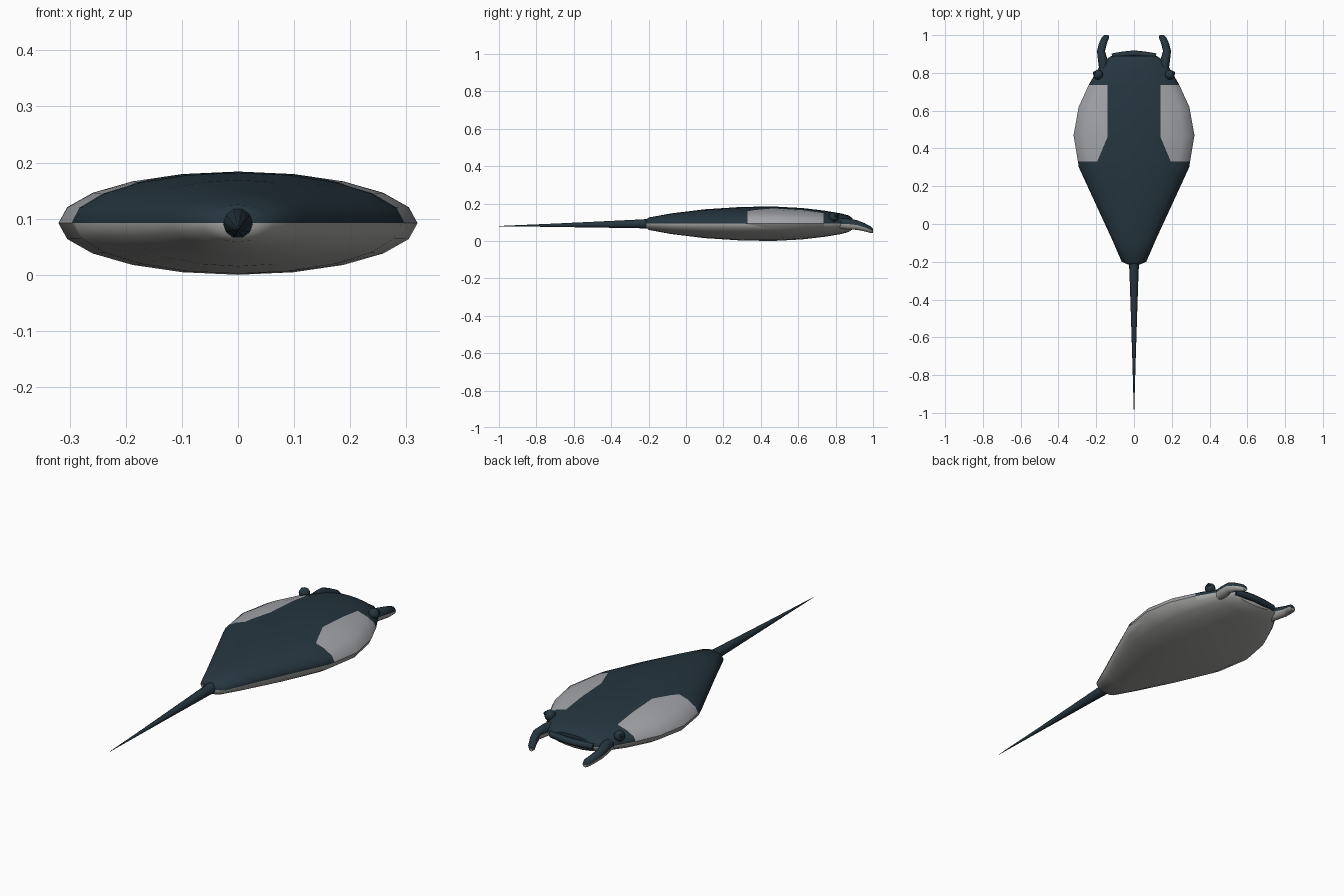
import bpy, bmesh, math
from mathutils import Vector

if "Cube" in bpy.data.objects:
    bpy.data.objects.remove(bpy.data.objects["Cube"], do_unlink=True)

MID = 0.092


def material(name, rgb):
    m = bpy.data.materials.new(name)
    m.use_nodes = True
    m.diffuse_color = (*rgb, 1)
    m.node_tree.nodes["Principled BSDF"].inputs["Base Color"].default_value = (*rgb, 1)
    return m


dark = material("dark slate", (0.019, 0.036, 0.050))
patch = material("pale grey", (0.36, 0.37, 0.39))
belly = material("belly grey", (0.36, 0.36, 0.35))
black = material("eye black", (0.008, 0.012, 0.014))


def finish(bm, name, mats):
    bmesh.ops.recalc_face_normals(bm, faces=bm.faces[:])
    mesh = bpy.data.meshes.new(name)
    bm.to_mesh(mesh)
    bm.free()
    for m in mats:
        mesh.materials.append(m)
    ob = bpy.data.objects.new(name, mesh)
    bpy.context.collection.objects.link(ob)
    bpy.ops.object.select_all(action='DESELECT')
    ob.select_set(True)
    bpy.context.view_layer.objects.active = ob
    bpy.ops.object.shade_smooth_by_angle(angle=math.radians(50))
    return ob


def loft(sections, n):
    """Join elliptical rings (x, y, z, half width, half height); slot 1 is the lower half."""
    bm = bmesh.new()
    rings = []
    for x, y, z, rx, rz in sections:
        angles = [math.tau * k / n for k in range(n)]
        rings.append([bm.verts.new((x + rx * math.cos(a), y, z + rz * math.sin(a))) for a in angles])
    for a, b in zip(rings, rings[1:]):
        for k in range(n):
            j = (k + 1) % n
            bm.faces.new((a[k], a[j], b[j], b[k])).material_index = int(k >= n // 2)
    # each end is closed with an upper and a lower half
    for r in (rings[0], rings[-1]):
        bm.faces.new(r[:n // 2 + 1])
        bm.faces.new(r[n // 2:] + r[:1]).material_index = 1
    return bm


# Body: flattened disc, tapering to the tail
profile = [(-0.215, 0.03, 0.02), (-0.2, 0.065, 0.033), (-0.08, 0.117, 0.055),
           (0.1, 0.2, 0.077), (0.3, 0.292, 0.09), (0.47, 0.32, 0.092),
           (0.62, 0.293, 0.084), (0.74, 0.238, 0.07), (0.83, 0.185, 0.055),
           (0.87, 0.15, 0.044), (0.89, 0.12, 0.03)]
bm = loft([(0, y, MID, w, h) for y, w, h in profile], 20)

# Shoulder patches: cut their outlines into the back, then colour inside
BACK, FRONT, INNER, SLOPE = 0.33, 0.735, 0.14, 0.42
cuts = [((0, BACK, 0), (0, 1, 0)), ((0, FRONT, 0), (0, 1, 0))]
for s in (-1, 1):
    cuts.append(((s * INNER, 0, 0), (1, 0, 0)))
    cuts.append(((s * 0.195, BACK, 0), (s, SLOPE, 0)))
for co, no in cuts:
    faces = [f for f in bm.faces if f.material_index == 0]
    edges = {e for f in faces for e in f.edges}
    verts = {v for f in faces for v in f.verts}
    bmesh.ops.bisect_plane(bm, geom=faces + list(edges) + list(verts), dist=1e-5,
                           plane_co=co, plane_no=Vector(no).normalized())
for f in bm.faces:
    c = f.calc_center_median()
    inner = max(INNER, 0.195 - SLOPE * (c.y - BACK))
    if f.material_index == 0 and BACK < c.y < FRONT and abs(c.x) > inner:
        f.material_index = 2
finish(bm, "body", [dark, belly, patch])

# Whip tail
tail = [(-0.18, 0.092, 0.028), (-0.26, 0.091, 0.024), (-0.5, 0.087, 0.016),
        (-0.75, 0.083, 0.008), (-0.96, 0.08, 0.002), (-1.0, 0.079, 0.0008)]
finish(loft([(0, y, z, r, r) for y, z, r in tail], 10), "tail", [dark, dark])

# Paired head fins and eyes
for s, side in ((1, "left"), (-1, "right")):
    fin = [(0.160, 0.82, 0.092, 0.024, 0.028), (0.163, 0.86, 0.091, 0.027, 0.031),
           (0.175, 0.915, 0.085, 0.021, 0.027), (0.165, 0.955, 0.073, 0.021, 0.023),
           (0.151, 0.988, 0.060, 0.020, 0.019), (0.147, 1.0, 0.053, 0.012, 0.012)]
    finish(loft([(s * x, y, z, a, b) for x, y, z, a, b in fin], 10),
           side + "_head_fin", [dark, belly])

    bm = bmesh.new()
    bmesh.ops.create_uvsphere(bm, u_segments=12, v_segments=8, radius=0.026)
    bmesh.ops.translate(bm, verts=bm.verts[:], vec=(s * 0.19, 0.79, 0.128))
    finish(bm, side + "_eye_mount", [dark])

    bm = bmesh.new()
    bmesh.ops.create_uvsphere(bm, u_segments=10, v_segments=6, radius=0.011)
    bmesh.ops.translate(bm, verts=bm.verts[:], vec=(s * 0.206, 0.799, 0.136))
    finish(bm, side + "_pupil", [black])

# Mouth: shallow bent bar between the fins
curve = bpy.data.curves.new("mouth", 'CURVE')
curve.dimensions = '3D'
curve.bevel_depth = 0.016
curve.bevel_resolution = 1
curve.use_fill_caps = True
spline = curve.splines.new('POLY')
path = [(-0.116, 0.887), (-0.06, 0.897), (0, 0.903), (0.06, 0.897), (0.116, 0.887)]
spline.points.add(len(path) - 1)
for p, (x, y) in zip(spline.points, path):
    p.co = (x, y, 0.092, 1)
curve.materials.append(dark)
bpy.context.collection.objects.link(bpy.data.objects.new("mouth", curve))
